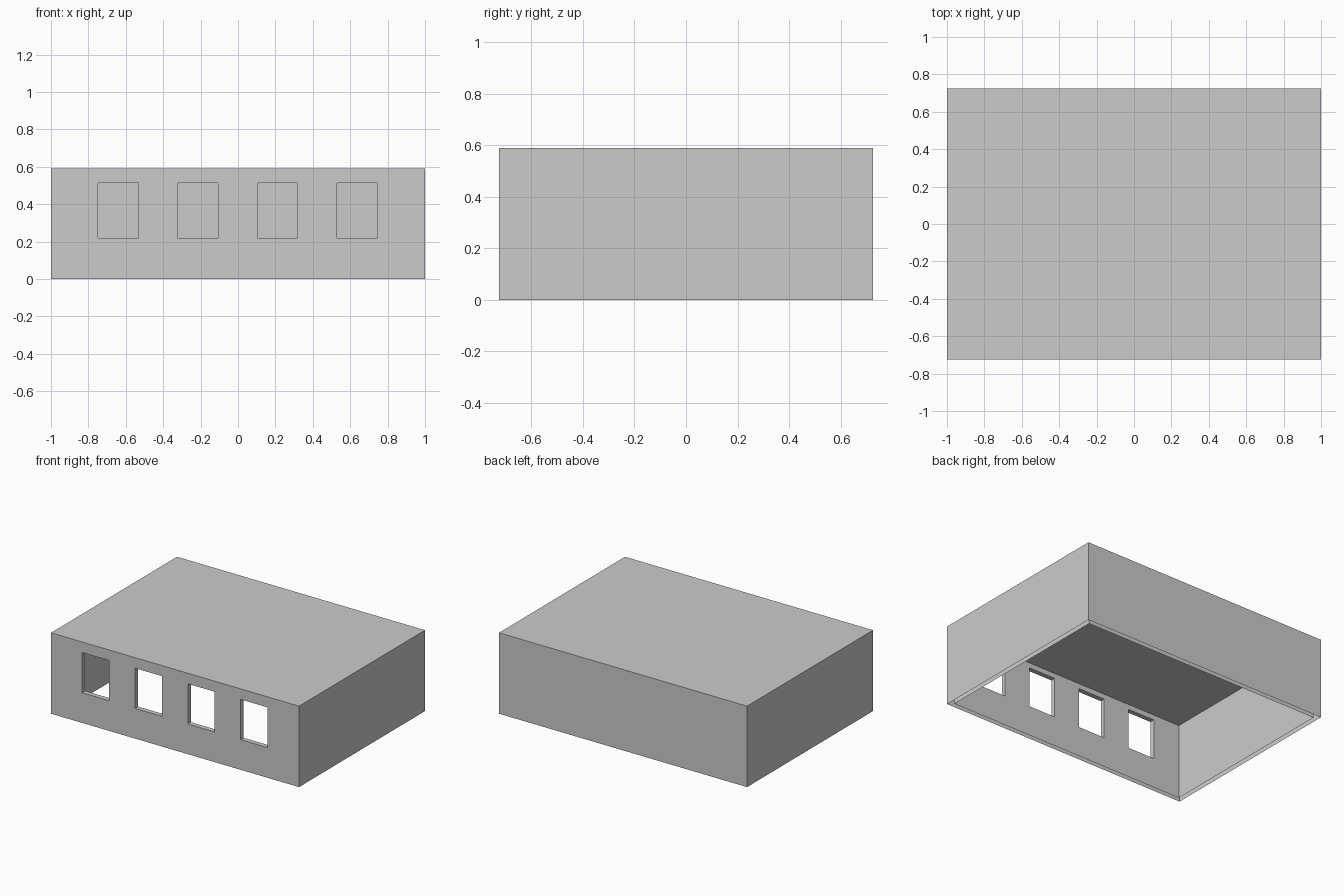
import bpy, bmesh

if "Cube" in bpy.data.objects:
    bpy.data.objects.remove(bpy.data.objects["Cube"])

W, D, H = 2.0, 1.45, 0.59   # overall size
T = 0.035                   # wall and roof thickness


def box(name, x, y, z):
    """Box object from (min, max) ranges on each axis."""
    bm = bmesh.new()
    bmesh.ops.create_cube(bm, size=1)
    for v in bm.verts:
        for i, (lo, hi) in enumerate((x, y, z)):
            v.co[i] = lo if v.co[i] < 0 else hi
    me = bpy.data.meshes.new(name)
    bm.to_mesh(me)
    bm.free()
    ob = bpy.data.objects.new(name, me)
    bpy.context.collection.objects.link(ob)
    return ob


def cut(target, cutter):
    """Subtract the cutter and discard it."""
    cutter.hide_render = True
    mod = target.modifiers.new("cut", 'BOOLEAN')
    mod.operation = 'DIFFERENCE'
    mod.solver = 'EXACT'
    mod.object = cutter
    bpy.context.view_layer.objects.active = target
    bpy.ops.object.modifier_apply(modifier=mod.name)
    bpy.data.objects.remove(cutter)


# building block, hollow and open underneath
shell = box("building_shell", (-W/2, W/2), (-D/2, D/2), (0, H))
cut(shell, box("room_cutter", (-W/2 + T, W/2 - T), (-D/2 + T, D/2 - T), (-0.2, H - T - 0.005)))

# row of four windows through the front wall
for i in range(4):
    cx = -0.002 + (i - 1.5) * 0.426
    cut(shell, box("window_cutter", (cx - 0.108, cx + 0.108),
                   (-D/2 - 0.1, -D/2 + T + 0.1), (0.22, 0.513)))

# the walls have no underside rim
bm = bmesh.new()
bm.from_mesh(shell.data)
rim = [f for f in bm.faces if all(abs(v.co.z) < 1e-4 for v in f.verts)]
bmesh.ops.delete(bm, geom=rim, context='FACES')
bm.to_mesh(shell.data)
bm.free()
